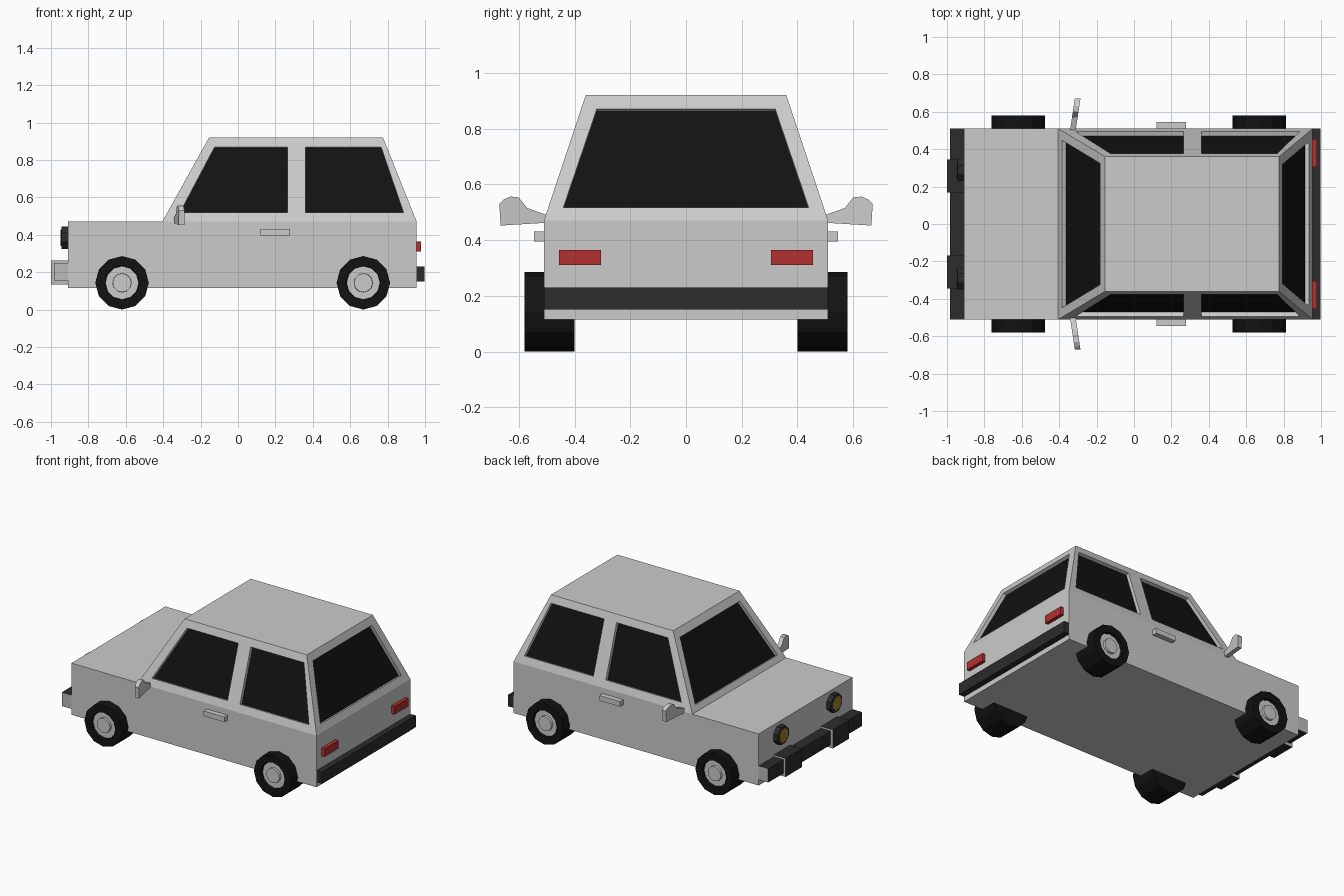
import bpy, bmesh, math
from mathutils import Vector

if "Cube" in bpy.data.objects:
    bpy.data.objects.remove(bpy.data.objects["Cube"])


def material(name, rgb):
    m = bpy.data.materials.new(name)
    m.diffuse_color = (*rgb, 1)
    m.use_nodes = True
    m.node_tree.nodes["Principled BSDF"].inputs["Base Color"].default_value = m.diffuse_color
    return m


BLACK = material("black", (0.006, 0.006, 0.006))
TRIM = material("dark_trim", (0.025, 0.025, 0.025))
RED = material("red", (0.45, 0.03, 0.03))
AMBER = material("amber", (0.35, 0.22, 0.03))
GREY = material("grey", (0.5, 0.5, 0.5))


def finish(name, bm, mats=()):
    bmesh.ops.recalc_face_normals(bm, faces=bm.faces)
    me = bpy.data.meshes.new(name)
    bm.to_mesh(me)
    bm.free()
    for m in mats:
        me.materials.append(m)
    ob = bpy.data.objects.new(name, me)
    bpy.context.collection.objects.link(ob)
    return ob


def loft(bm, a, b):
    """Closed solid between two matching polygons."""
    va, vb = [bm.verts.new(p) for p in a], [bm.verts.new(p) for p in b]
    bm.faces.new(va)
    bm.faces.new(vb[::-1])
    for i in range(len(va)):
        j = (i + 1) % len(va)
        bm.faces.new((va[i], va[j], vb[j], vb[i]))


def box(name, x, y, z, mats=()):
    bm = bmesh.new()
    ring = [(x[0], y[0]), (x[1], y[0]), (x[1], y[1]), (x[0], y[1])]
    loft(bm, [(*p, z[0]) for p in ring], [(*p, z[1]) for p in ring])
    return finish(name, bm, mats)


def lathe(name, profile, n, centre, axis, mats=(), offset=0.0):
    """Revolve (radius, distance) points about an axis vector through centre."""
    bm = bmesh.new()
    axis, c = Vector(axis), Vector(centre)
    up = Vector((0, 0, 1))
    side = axis.cross(up)
    rings = []
    for r, d in profile:
        rings.append([bm.verts.new(c + axis * d + (up * math.cos(t) + side * math.sin(t)) * r)
                      for t in (2 * math.pi * (i + offset) / n for i in range(n))])
    for a, b in zip(rings, rings[1:]):
        for i in range(n):
            bm.faces.new((a[i], a[(i + 1) % n], b[(i + 1) % n], b[i]))
    bm.faces.new(rings[0])
    bm.faces.new(rings[-1])
    return finish(name, bm, mats)


# Body shell: side outline joined across the car, cabin leaning inwards
outline = [(-0.91, 0.115), (0.955, 0.115), (0.955, 0.47), (0.775, 0.92),
           (-0.155, 0.92), (-0.405, 0.47), (-0.91, 0.47)]
side_y = lambda z: 0.51 - max(0, z - 0.47) / 3
bm = bmesh.new()
sides = [[bm.verts.new((x, s * side_y(z), z)) for x, z in outline] for s in (-1, 1)]
for v in sides:
    bm.faces.new((v[0], v[1], v[2], v[5], v[6]))
    bm.faces.new((v[2], v[3], v[4], v[5]))
for i in range(7):
    j = (i + 1) % 7
    bm.faces.new((sides[0][i], sides[0][j], sides[1][j], sides[1][i]))
body = finish("body", bm)

# Window openings
rear_x = lambda z: 0.955 - 0.4 * (z - 0.47)
front_x = lambda z: -0.405 + (z - 0.47) / 1.8
windows = {
    "rear_window": [(rear_x(z), y, z) for y, z in
                    [(-0.44, 0.517), (0.44, 0.517), (0.32, 0.87), (-0.32, 0.87)]],
    "windscreen": [(front_x(z), y, z) for y, z in
                   [(-0.447, 0.507), (0.447, 0.507), (0.325, 0.87), (-0.325, 0.87)]],
}
for s, tag in ((-1, "near"), (1, "far")):
    for part, pts in (("front", [(-0.31, 0.52), (0.265, 0.52), (0.265, 0.87), (-0.125, 0.87)]),
                      ("back", [(0.36, 0.52), (0.885, 0.52), (0.765, 0.87), (0.36, 0.87)])):
        windows[f"{tag}_{part}_window"] = [(x, s * side_y(z), z) for x, z in pts]

# Recess each opening and fit the glass
cut = bmesh.new()
for name, pts in windows.items():
    pts = [Vector(p) for p in pts]
    n = (pts[1] - pts[0]).cross(pts[3] - pts[0]).normalized()
    if n.z < 0:
        n = -n
    loft(cut, [p + n * 0.02 for p in pts], [p - n * 0.025 for p in pts])
    glass = bmesh.new()
    loft(glass, [p - n * 0.023 for p in pts], [p - n * 0.03 for p in pts])
    finish(name, glass, [BLACK])
cutter = finish("window_cutter", cut)
cutter.hide_render = True
mod = body.modifiers.new("windows", "BOOLEAN")
mod.operation, mod.solver, mod.object = "DIFFERENCE", "EXACT", cutter
bpy.context.view_layer.objects.active = body
bpy.ops.object.modifier_apply(modifier=mod.name)
bpy.data.objects.remove(cutter)

# Wheels: tyre with recessed rim and raised hub
for s in (-1, 1):
    for x, tag in ((-0.62, "front"), (0.67, "rear")):
        c, ax = (x, 0, 0.143), (0, s, 0)
        lathe(f"{tag}_tyre", [(0.143, 0.4), (0.143, 0.58), (0.092, 0.58), (0.088, 0.555)],
              12, c, ax, [BLACK])
        lathe(f"{tag}_rim", [(0.09, 0.54), (0.09, 0.562)], 12, c, ax)
        lathe(f"{tag}_hub", [(0.052, 0.55), (0.05, 0.578)], 12, c, ax)

# Bumpers: front bar and overriders have bare grey ends
front = [box("front_bumper", (-0.983, -0.91), (-0.51, 0.51), (0.155, 0.25), [TRIM, GREY])]
for s in (-1, 1):
    front.append(box("overrider", (-1.0, -0.91), sorted((s * 0.168, s * 0.345)),
                     (0.135, 0.263), [TRIM, GREY]))
for ob in front:
    for p in ob.data.polygons:
        p.material_index = int(abs(p.normal.y) > 0.9)
box("rear_bumper", (0.955, 0.996), (-0.51, 0.51), (0.15, 0.23), [TRIM])

# Lights, handles and mirrors on both sides
mirror_outline = [(0.50, 0.462), (0.665, 0.452), (0.67, 0.53), (0.655, 0.545), (0.63, 0.556),
                  (0.60, 0.553), (0.57, 0.515), (0.50, 0.49)]
for s in (-1, 1):
    lathe("headlight_ring", [(0.065, -0.01), (0.065, 0.033), (0.048, 0.035)], 8,
          (-0.91, s * 0.29, 0.385), (-1, 0, 0), [TRIM], 0.5)
    lathe("headlight", [(0.048, 0.0), (0.048, 0.038)], 8,
          (-0.91, s * 0.29, 0.385), (-1, 0, 0), [AMBER], 0.5)
    box("tail_light", (0.95, 0.979), sorted((s * 0.305, s * 0.455)), (0.31, 0.365), [RED])
    box("door_handle", (0.12, 0.277), sorted((s * 0.50, s * 0.545)), (0.395, 0.43))
    bm = bmesh.new()
    loft(bm, *[[(x0 + 0.15 * (y - 0.5), s * y, z) for y, z in mirror_outline]
               for x0 in (-0.342, -0.312)])
    finish("wing_mirror", bm)
